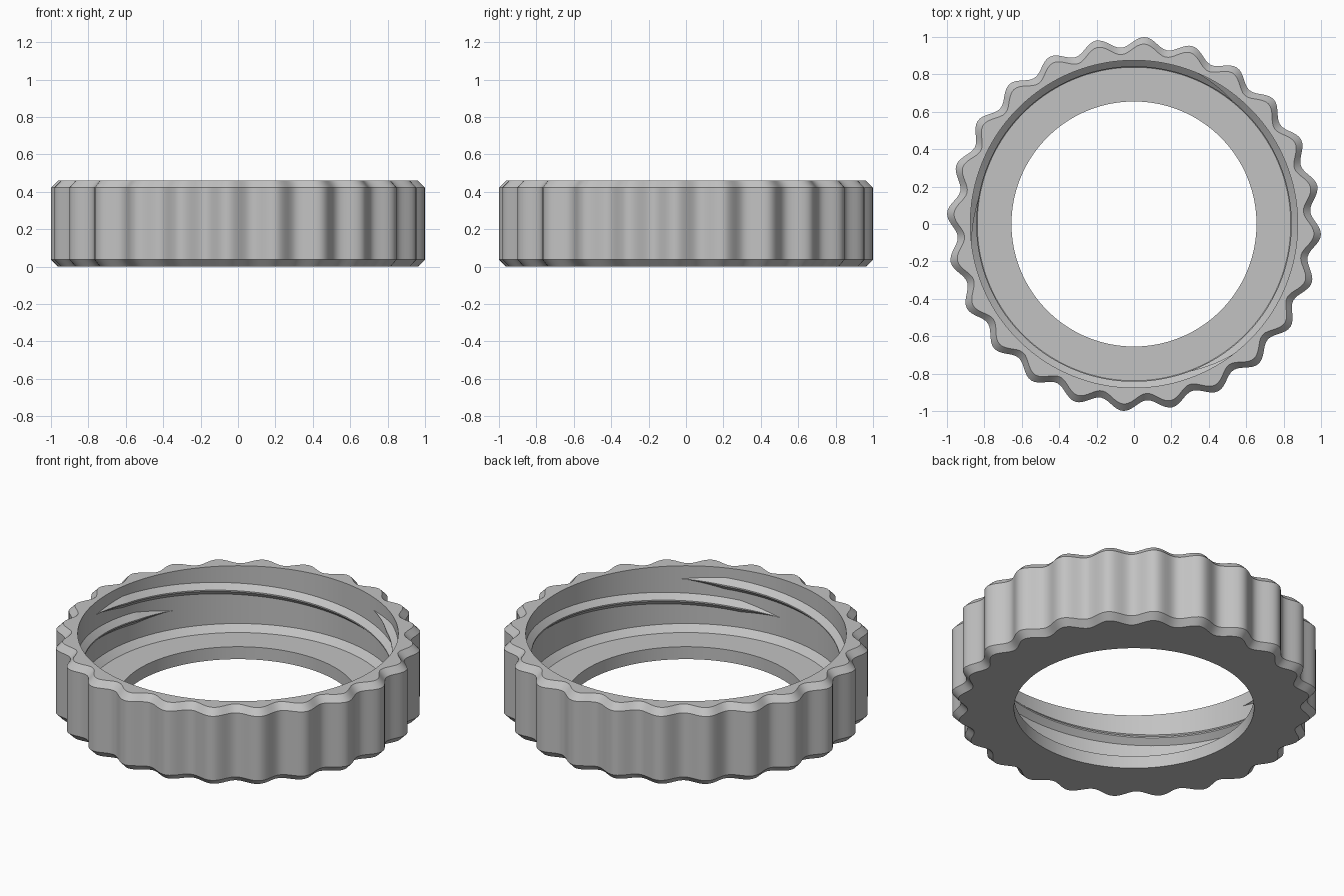
import bpy
import bmesh
from math import sin, cos, radians, tau

if "Cube" in bpy.data.objects:
    bpy.data.objects.remove(bpy.data.objects["Cube"], do_unlink=True)

HEIGHT = 0.46
BORE = 0.875       # radius of the threaded wall
HOLE = 0.655       # radius of the floor opening
FLOOR = 0.075
CHAMFER = 0.037
LOBES = 24
PHASE = radians(-3.3)
STEPS = LOBES * 14

grey = bpy.data.materials.new("plain grey")
grey.use_nodes = True
grey.diffuse_color = (0.54, 0.54, 0.54, 1)
grey.node_tree.nodes["Principled BSDF"].inputs["Base Color"].default_value = grey.diffuse_color


def sweep(name, rings, closed):
    """Skin a list of matching closed cross-sections into one object."""
    bm = bmesh.new()
    loops = [[bm.verts.new(p) for p in ring] for ring in rings]
    size = len(loops[0])
    pairs = list(zip(loops, loops[1:]))
    if closed:
        pairs.append((loops[-1], loops[0]))
    else:
        bm.faces.new(loops[0])
        bm.faces.new(loops[-1])
    for a, b in pairs:
        for i in range(size):
            j = (i + 1) % size
            bm.faces.new((a[i], a[j], b[j], b[i]))
    bmesh.ops.recalc_face_normals(bm, faces=bm.faces)
    mesh = bpy.data.meshes.new(name)
    bm.to_mesh(mesh)
    bm.free()
    mesh.materials.append(grey)
    obj = bpy.data.objects.new(name, mesh)
    bpy.context.collection.objects.link(obj)
    bpy.ops.object.select_all(action="DESELECT")
    obj.select_set(True)
    bpy.context.view_layer.objects.active = obj
    bpy.ops.object.shade_smooth_by_angle(angle=radians(28))
    return obj


def polar(r, angle, z):
    return (r * cos(angle), r * sin(angle), z)


# Scalloped ring with chamfered rims, threaded bore and floor flange
def body_section(angle):
    outer = 0.973 + 0.028 * cos(LOBES * (angle - PHASE))
    profile = [
        (HOLE, 0), (outer - CHAMFER, 0), (outer, CHAMFER),
        (outer, HEIGHT - CHAMFER), (outer - CHAMFER, HEIGHT),
        (BORE, HEIGHT), (BORE, FLOOR + CHAMFER),
        (BORE - CHAMFER, FLOOR), (HOLE, FLOOR),
    ]
    return [polar(r, angle, z) for r, z in profile]


sweep("ring_body", [body_section(tau * i / STEPS) for i in range(STEPS)], True)


# Three helical thread ridges, tapering into the wall at both ends
def thread_sections(start, span=158, fade=16, count=106):
    rings = []
    for i in range(count + 1):
        along = span * i / count
        size = max(0.03, min(1, along / fade, (span - along) / fade))
        angle = radians(start - along)
        z = 0.383 - 0.001 * along
        half, depth = 0.038 * size, 0.034 * size
        rings.append([
            polar(BORE + 0.004, angle, z - half),
            polar(BORE - depth, angle, z - 0.004 * size),
            polar(BORE - depth, angle, z + 0.004 * size),
            polar(BORE + 0.004, angle, z + half),
        ])
    return rings


for n in range(3):
    sweep(f"thread_ridge_{n + 1}", thread_sections(-53 + 120 * n), False)
